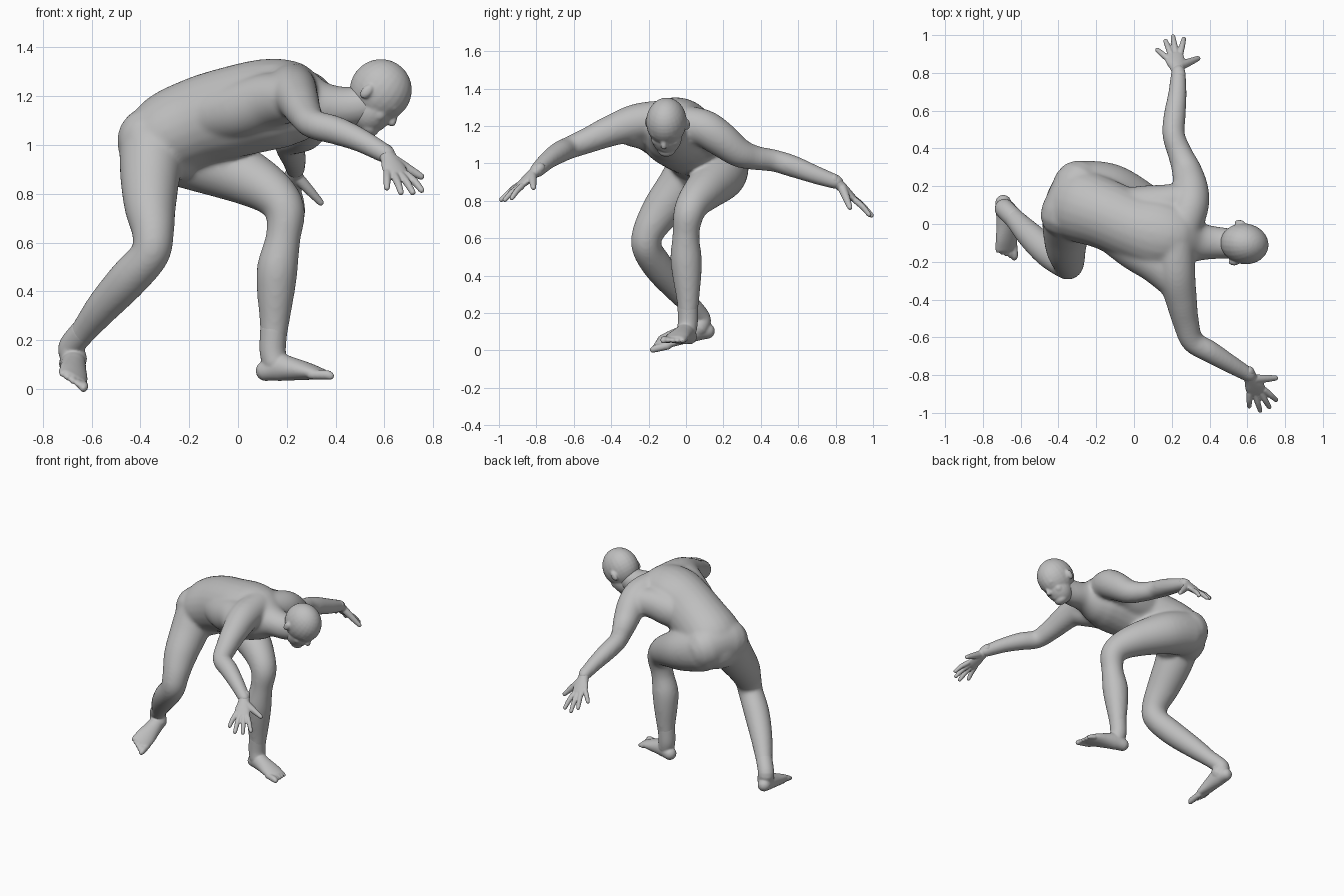
import bpy
import bmesh
import math
from mathutils import Vector, Matrix

default_cube = bpy.data.objects.get("Cube")
if default_cube:
    bpy.data.objects.remove(default_cube, do_unlink=True)

# One plain grey for the whole figure
grey = bpy.data.materials.new("plain grey")
grey.use_nodes = True
grey_colour = (0.52, 0.52, 0.52, 1)
grey.diffuse_color = grey_colour
grey.node_tree.nodes["Principled BSDF"].inputs["Base Color"].default_value = grey_colour

SIDES = 24


def catmull(p0, p1, p2, p3, t):
    """Blend four equal-length tuples along a smooth curve."""
    return [0.5 * (2 * b + (c - a) * t + (2 * a - 5 * b + 4 * c - d) * t * t
                   + (3 * b - a - 3 * c + d) * t ** 3)
            for a, b, c, d in zip(p0, p1, p2, p3)]


def tube(bm, points, side, steps=6):
    """Rounded tube through (x, y, z, half width[, half depth]); width lies along side."""
    points = [tuple(p) if len(p) == 5 else (*p, p[3]) for p in points]
    padded = [points[0]] + points + [points[-1]]
    samples = [catmull(*padded[i:i + 4], k / steps)
               for i in range(len(points) - 1) for k in range(steps)]
    samples.append(points[-1])
    centres = [Vector(s[:3]) for s in samples]
    last = len(samples) - 1
    rings = []

    def ring(index, shift=0.0, scale=1.0):
        tangent = (centres[min(index + 1, last)] - centres[max(index - 1, 0)]).normalized()
        depth = tangent.cross(Vector(side)).normalized()
        width = depth.cross(tangent)
        a, b = samples[index][3] * scale, samples[index][4] * scale
        middle = centres[index] + tangent * shift * min(samples[index][3:])
        rings.append([bm.verts.new(middle + width * a * math.cos(q) + depth * b * math.sin(q))
                      for q in (math.tau * n / SIDES for n in range(SIDES))])

    angles = [math.radians(d) for d in (80, 55, 28)]
    for q in angles:
        ring(0, -math.sin(q), math.cos(q))
    for i in range(len(samples)):
        ring(i)
    for q in reversed(angles):
        ring(last, math.sin(q), math.cos(q))
    for low, high in zip(rings, rings[1:]):
        for n in range(SIDES):
            m = (n + 1) % SIDES
            bm.faces.new((low[n], low[m], high[m], high[n]))
    bm.faces.new(rings[0][::-1])
    bm.faces.new(rings[-1])


def blob(bm, centre, radii, axes=None):
    """Ellipsoid with its radii along the given axes."""
    turn = Matrix(axes).transposed().to_4x4() if axes else Matrix()
    matrix = Matrix.Translation(centre) @ turn @ Matrix.Diagonal((*radii, 1))
    bmesh.ops.create_uvsphere(bm, u_segments=24, v_segments=16, radius=1, matrix=matrix)


def finish(bm, name, voxel, smoothing):
    """Fuse the overlapping forms into one smooth skin."""
    bmesh.ops.recalc_face_normals(bm, faces=bm.faces)
    mesh = bpy.data.meshes.new(name)
    bm.to_mesh(mesh)
    bm.free()
    mesh.materials.append(grey)
    obj = bpy.data.objects.new(name, mesh)
    bpy.context.collection.objects.link(obj)
    fuse = obj.modifiers.new("fuse", "REMESH")
    fuse.mode = "VOXEL"
    fuse.voxel_size = voxel
    fuse.use_smooth_shade = True
    soften = obj.modifiers.new("soften", "SMOOTH")
    soften.factor = 0.5
    soften.iterations = smoothing
    for polygon in mesh.polygons:
        polygon.use_smooth = True


# Torso, bent forward, running into the neck
body = bmesh.new()
tube(body, [(-.35, .12, .97, .17, .12), (-.29, .10, 1.035, .195, .172),
            (-.15, .05, 1.1, .185, .182), (0, -.015, 1.14, .185, .188),
            (.12, -.05, 1.165, .2, .188), (.21, -.065, 1.17, .185, .178),
            (.28, -.08, 1.165, .15, .15), (.36, -.095, 1.16, .1, .095),
            (.45, -.1, 1.155, .085, .083), (.54, -.105, 1.17, .078, .08)], (.28, .95, 0))
# Lower belly and buttocks
blob(body, (-.25, .07, .955), (.09, .12, .1))
tube(body, [(-.372, .05, 1.015, .14, .125), (-.335, .13, 1.02, .14, .125),
            (-.295, .205, 1.005, .14, .133)], (0, 0, 1))
# Back muscles flaring from the waist into the shoulders
tube(body, [(-.15, -.03, 1.11, .1), (0, -.12, 1.14, .12), (.12, -.2, 1.18, .115),
            (.21, -.29, 1.19, .1)], (0, 0, 1))
tube(body, [(-.05, .07, 1.13, .12), (.07, .09, 1.145, .115), (.16, .105, 1.16, .105),
            (.26, .13, 1.165, .09)], (0, 0, 1))

# Forward leg
tube(body, [(-.27, .19, .985, .147), (-.12, .18, .935, .138), (.05, .105, .86, .113),
            (.15, .045, .795, .093), (.193, .013, .725, .082), (.185, .0, .62, .072),
            (.162, .0, .5, .084), (.155, .005, .4, .078), (.15, .01, .28, .062),
            (.145, .01, .2, .053)], (.3, .95, 0))
# Trailing leg
tube(body, [(-.35, .05, 1.0, .137), (-.36, -.03, .88, .124), (-.36, -.13, .75, .107),
            (-.348, -.2, .635, .086), (-.362, -.21, .55, .08), (-.45, -.15, .45, .082),
            (-.55, -.06, .34, .071), (-.63, .025, .24, .055), (-.66, .055, .2, .05)],
     (.65, -.7, 0))

# Arms, each starting inside the shoulder girdle
front_wrist, back_wrist = (.61, -.8, .96), (.235, .805, .9)
tube(body, [(.22, -.1, 1.24, .1), (.225, -.26, 1.22, .1), (.25, -.4, 1.175, .084),
            (.275, -.52, 1.125, .07), (.31, -.62, 1.085, .061), (.4, -.675, 1.06, .059),
            (.5, -.735, 1.02, .05), (*front_wrist, .04)], (0, 0, 1))
tube(body, [(.25, -.04, 1.215, .1), (.295, .09, 1.19, .1), (.3, .18, 1.135, .095),
            (.28, .28, 1.06, .08), (.245, .37, 1.03, .066), (.21, .47, 1.015, .06),
            (.215, .57, .985, .059), (.23, .69, .94, .05), (*back_wrist, .04)], (0, 0, 1))
finish(body, "body", .01, 18)


# Hands with spread fingers
def hand(name, wrist, tips, thumb_tip):
    bm = bmesh.new()
    wrist, thumb_tip = Vector(wrist), Vector(thumb_tip)
    tips = [Vector(t) for t in tips]
    middle = sum(tips, Vector()) / len(tips)
    across = (tips[-1] - tips[0]).normalized()
    palm = wrist.lerp(middle, .52)
    start = wrist.lerp(middle, -.1)
    tube(bm, [(*start, .035, .031), (*wrist.lerp(middle, .12), .037, .028),
              (*wrist.lerp(middle, .33), .05, .024), (*palm, .051, .019)], across)
    for n, tip in enumerate(tips):
        knuckle = palm + across * (n - 1.5) * .027
        bend = knuckle.lerp(tip, .5) + Vector((0, 0, .006))
        tube(bm, [(*knuckle, .0165), (*bend, .0155), (*knuckle.lerp(tip, .93), .0125)], across)
    base = wrist.lerp(middle, .15) + across * .015
    tube(bm, [(*base, .025), (*base.lerp(thumb_tip, .5), .02),
              (*base.lerp(thumb_tip, .92), .014)], (0, 0, 1))
    finish(bm, name, .005, 3)


hand("front_hand", front_wrist,
     [(.61, -.97, .82), (.67, -.995, .8), (.72, -.975, .8), (.757, -.935, .81)],
     (.76, -.815, .865))
hand("back_hand", back_wrist,
     [(.12, .925, .78), (.165, .975, .74), (.205, 1, .715), (.265, .985, .72)],
     (.347, .88, .755))


# Feet: heel to ball, an ankle rising into the shin, then five toes
def foot(name, heel, toe, across, shin, big_side):
    bm = bmesh.new()
    heel, toe, across = Vector(heel), Vector(toe), Vector(across).normalized()
    up = (toe - heel).cross(across).normalized()
    up = up if up.z > 0 else -up

    def at(t, lift, offset=0.0):
        return heel.lerp(toe, t) + up * lift + across * offset

    tube(bm, [(*at(.12, .043), .043, .043), (*at(.27, .055), .05, .056),
              (*at(.45, .046), .056, .047), (*at(.65, .033), .064, .034),
              (*at(.8, .022), .06, .021)], across)
    tube(bm, [*shin, (*at(.23, .075), .052)], across)
    for n in range(5):
        offset = big_side * (.045 - n * .024)
        radius = .02 if n == 0 else .0145
        reach = .95 - n * .03
        tube(bm, [(*at(.72, .02, offset), radius), (*at(reach - .05, .017, offset), radius),
                  (*at(reach, .012, offset), radius * .85)], across)
    finish(bm, name, .006, 6)


foot("forward_foot", (.076, .03, .03), (.412, -.085, .042), (.36, .93, 0),
     [(.147, .01, .25, .056), (.142, .01, .16, .054)], -1)
foot("trailing_foot", (-.72, .158, .075), (-.676, -.198, .014), (.83, .08, -.52),
     [(-.635, .03, .235, .053), (-.685, .08, .17, .052)], 1)

# Head, tilted down and forward
head = bmesh.new()
ahead = Vector((.75, -.15, -.65)).normalized()
left = Vector((.1, .99, 0))
left = (left - ahead * left.dot(ahead)).normalized()
crown = ahead.cross(left)
axes = (ahead, left, crown)
skull = Vector((.585, -.105, 1.224))


def on_head(forward, sideways, upward):
    return skull + ahead * forward + left * sideways + crown * upward


blob(head, skull, (.128, .108, .128), axes)
blob(head, on_head(.03, 0, -.075), (.085, .083, .105), axes)    # face
blob(head, on_head(.06, 0, -.145), (.045, .05, .034), axes)     # chin
blob(head, on_head(.095, 0, -.015), (.026, .07, .022), axes)    # brow
blob(head, on_head(.09, 0, -.115), (.02, .032, .016), axes)     # lips
tube(head, [(*on_head(.108, 0, -.03), .012), (*on_head(.122, 0, -.07), .017)], left)  # nose
for sign in (-1, 1):
    blob(head, on_head(.065, sign * .043, -.075), (.034, .034, .034), axes)    # cheek
    blob(head, on_head(-.025, sign * .106, -.035), (.022, .016, .034), axes)   # ear
finish(head, "head", .006, 6)
